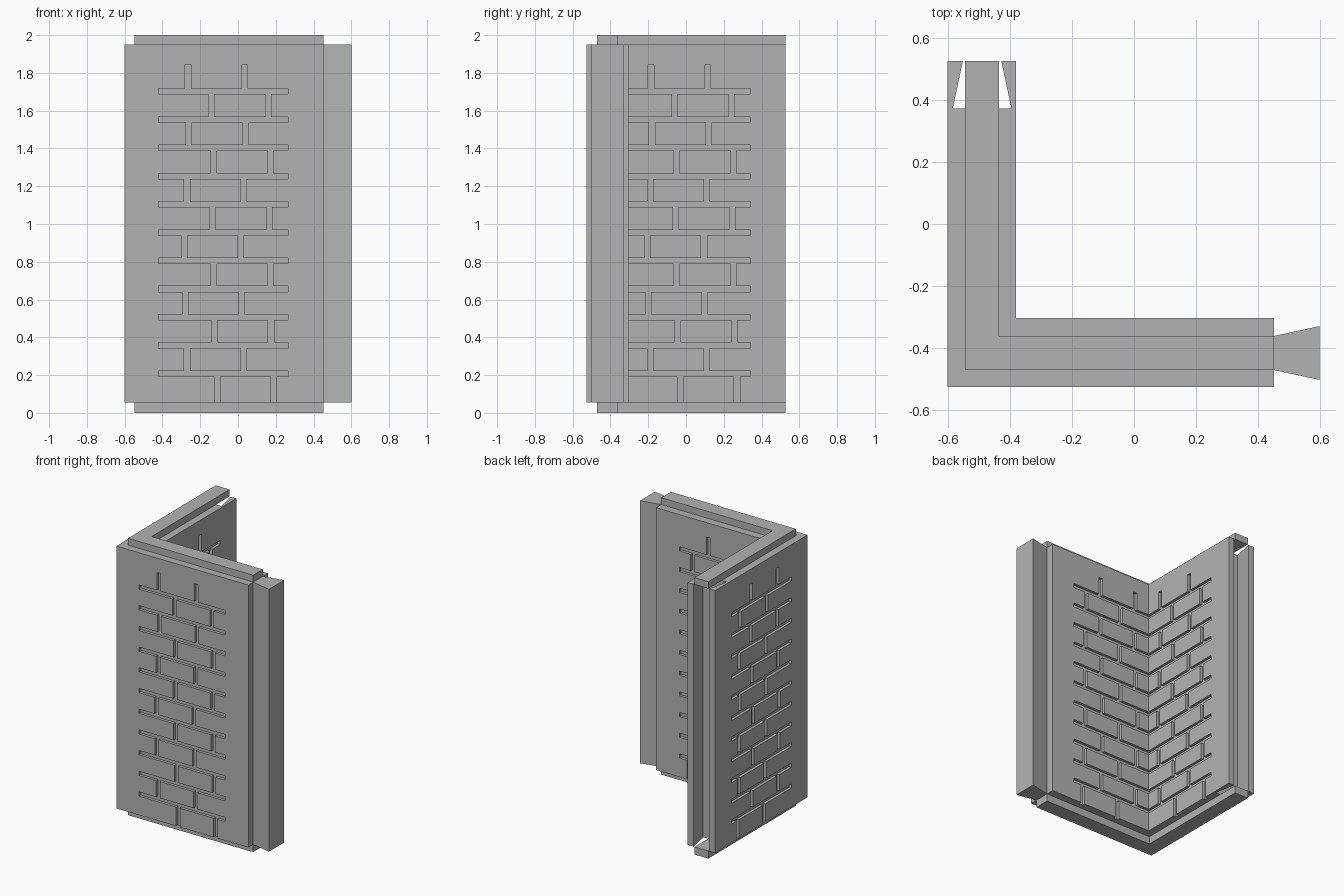
import bpy, bmesh

cube = bpy.data.objects.get("Cube")
if cube:
    bpy.data.objects.remove(cube, do_unlink=True)

# One plain grey for the whole wall corner
grey = bpy.data.materials.new("stone grey")
grey.use_nodes = True
colour = (0.45, 0.45, 0.45, 1)
grey.diffuse_color = colour
grey.node_tree.nodes["Principled BSDF"].inputs["Base Color"].default_value = colour


def finish(name, bm):
    bmesh.ops.recalc_face_normals(bm, faces=bm.faces)
    mesh = bpy.data.meshes.new(name)
    bm.to_mesh(mesh)
    bm.free()
    mesh.materials.append(grey)
    obj = bpy.data.objects.new(name, mesh)
    bpy.context.collection.objects.link(obj)
    return obj


def prism(name, outline, low, high):
    """Extrude a plan outline from low to high."""
    bm = bmesh.new()
    base = bm.faces.new([bm.verts.new((x, y, low)) for x, y in outline])
    top = bmesh.ops.extrude_face_region(bm, geom=[base])["geom"]
    verts = [v for v in top if isinstance(v, bmesh.types.BMVert)]
    bmesh.ops.translate(bm, verts=verts, vec=(0, 0, high - low))
    return finish(name, bm)


def add_box(bm, a, b):
    verts = bmesh.ops.create_cube(bm, size=1)["verts"]
    for v in verts:
        v.co = [lo + (c + 0.5) * (hi - lo) for c, lo, hi in zip(v.co, a, b)]


# Main dimensions
left, right, front, back = -0.602, 0.452, -0.527, 0.527
inner_x, inner_y = -0.382, -0.304
core_l, core_r, core_f, core_b = -0.547, -0.437, -0.472, -0.362
low, high = 0.055, 1.95
slot_mid, slot_mouth, slot_deep, slot_end = -0.491, 0.062, 0.095, 0.373

# L-shaped wall with a dovetail socket in its back end
wall = prism("brick_wall", [
    (left, front), (right, front), (right, inner_y), (inner_x, inner_y),
    (inner_x, back), (slot_mid + slot_mouth, back),
    (slot_mid + slot_deep, slot_end), (slot_mid - slot_deep, slot_end),
    (slot_mid - slot_mouth, back), (left, back)], low, high)

# Stacking ridges above and below the wall
core = [(core_l, core_f), (right, core_f), (right, core_b),
        (core_r, core_b), (core_r, back), (core_l, back)]
prism("top_ridge", core, high, 2)
prism("bottom_ridge", core, 0, low)

# Dovetail key on the end of the front arm
prism("dovetail_key", [(right, core_f), (0.6, -0.504), (0.6, -0.33),
                       (right, core_b)], low, high)

# Mortar grooves: first joint of each course, the second one brick further on
joints = [-0.11, -0.27, -0.125, -0.28, -0.13, -0.285,
          -0.135, -0.27, -0.13, -0.26, -0.14, -0.265]
brick, course, first, half, depth, clear = 0.3, 0.1495, 0.207, 0.015, 0.02, 0.05


def groove_strips(start, end, shift):
    """Yield the along-wall and height ranges of every groove."""
    for i, joint in enumerate(joints):
        z = first + course * i
        if i < len(joints) - 1:
            yield start, end, z - half, z + half
        bottom = z - course if i else 0
        top = min(z, 1.845)
        for k in range(2):
            p = joint + shift + brick * k
            yield p - half, p + half, bottom, top


bm = bmesh.new()
for start, face, side in ((-0.422, front, -1), (inner_x - depth, inner_y, 1)):
    a, b = sorted((face - side * depth, face + side * clear))
    if side > 0:
        b = face + half
    for s, e, z0, z1 in groove_strips(start, 0.265, 0):
        add_box(bm, (s, a, z0), (e, b, z1))
for start, face, side in ((-0.342, left, -1), (inner_y - depth, inner_x, 1)):
    a, b = sorted((face - side * depth, face + side * clear))
    if side > 0:
        b = face + half
    for s, e, z0, z1 in groove_strips(start, 0.342, 0.08):
        add_box(bm, (a, s, z0), (b, e, z1))
cutter = finish("groove_cutter", bm)
cutter.hide_render = True

cut = wall.modifiers.new("grooves", "BOOLEAN")
cut.operation = "DIFFERENCE"
cut.solver = "EXACT"
cut.use_self = True
cut.object = cutter
bpy.context.view_layer.objects.active = wall
bpy.ops.object.modifier_apply(modifier=cut.name)
bpy.data.objects.remove(cutter, do_unlink=True)
